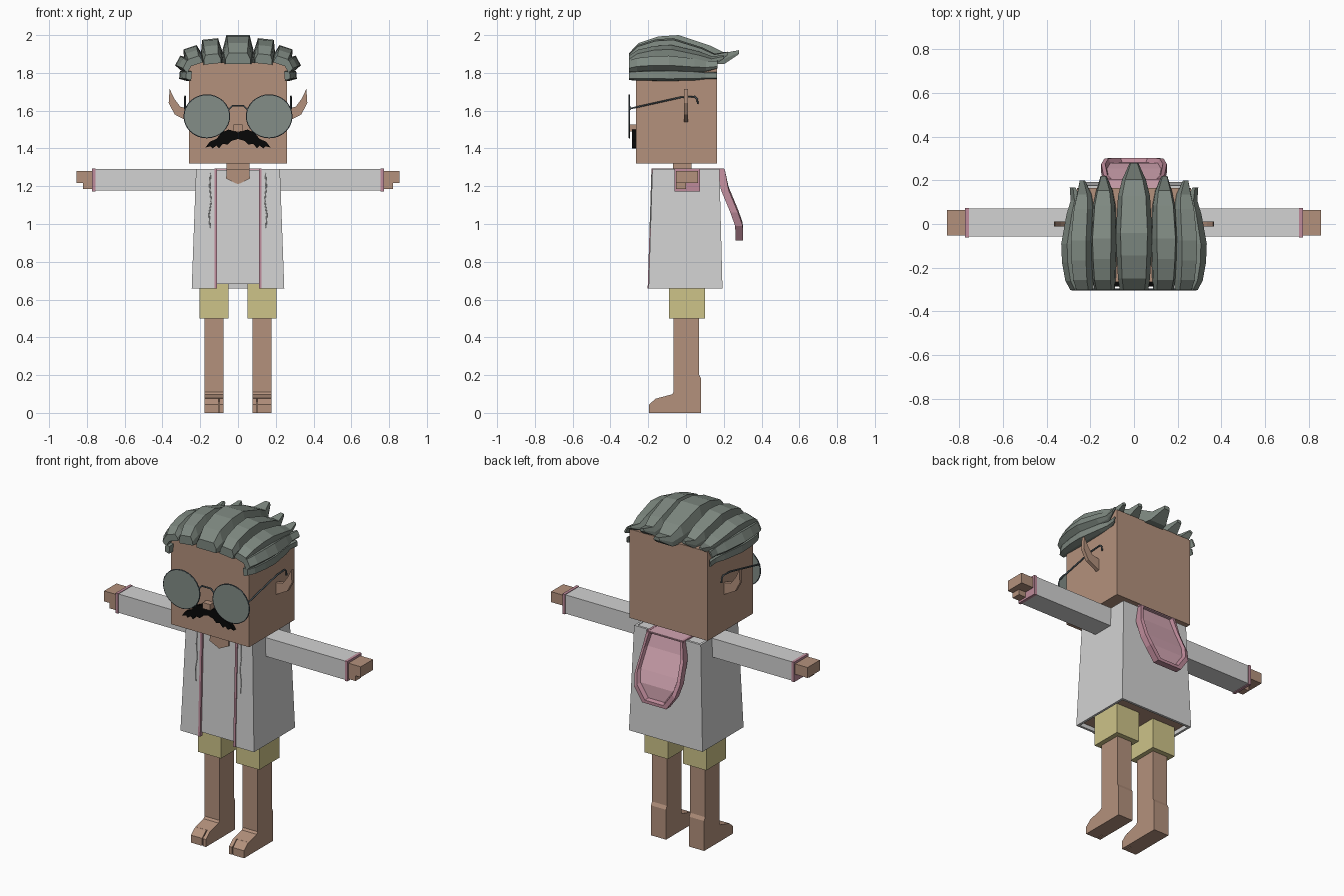
import bpy, bmesh, math
from mathutils import Vector

cube = bpy.data.objects.get("Cube")
if cube:
    bpy.data.objects.remove(cube, do_unlink=True)


def material(name, *srgb):
    m = bpy.data.materials.new(name)
    m.use_nodes = True
    col = [c ** 2.2 for c in srgb] + [1]
    m.diffuse_color = col
    m.node_tree.nodes["Principled BSDF"].inputs["Base Color"].default_value = col
    return m


SKIN = material("skin", .70, .565, .485)
HAIR = material("grey_hair", .49, .53, .50)
LENS = material("smoky_lens", .51, .55, .525)
FRAME = material("dark_metal", .29, .33, .35)
BLACK = material("black", .06, .06, .06)
WHITE = material("off_white_cloth", .82, .82, .82)
PINK = material("pink_cloth", .82, .64, .69)
ROSE = material("rose_trim", .74, .54, .60)
KHAKI = material("khaki_cloth", .80, .76, .53)


def mesh(name, verts, faces, *mats):
    me = bpy.data.meshes.new(name)
    me.from_pydata(verts, [], faces)
    bm = bmesh.new()
    bm.from_mesh(me)
    bmesh.ops.recalc_face_normals(bm, faces=bm.faces)
    bm.to_mesh(me)
    bm.free()
    for m in mats:
        me.materials.append(m)
    ob = bpy.data.objects.new(name, me)
    bpy.context.collection.objects.link(ob)
    return ob


def loft(name, rings, mat):
    """Skin equal-length rings and cap both ends."""
    n = len(rings[0])
    faces = [list(range(n)), [n * (len(rings) - 1) + i for i in range(n)]]
    for r in range(len(rings) - 1):
        for i in range(n):
            j = (i + 1) % n
            faces.append([r * n + i, r * n + j, r * n + n + j, r * n + n + i])
    return mesh(name, [p for ring in rings for p in ring], faces, mat)


def box(name, x, y, z, mat):
    return loft(name, [[(x[0], y[0], h), (x[1], y[0], h), (x[1], y[1], h), (x[0], y[1], h)]
                       for h in z], mat)


def plate_xz(name, pts, y, mat):
    return loft(name, [[(px, d, pz) for px, pz in pts] for d in y], mat)


def plate_yz(name, pts, x, mat):
    return loft(name, [[(d, py, pz) for py, pz in pts] for d in x], mat)


def tube(name, pts, radius, mat, cyclic=False):
    cu = bpy.data.curves.new(name, 'CURVE')
    cu.dimensions = '3D'
    cu.bevel_depth = radius
    cu.bevel_resolution = 1
    cu.use_fill_caps = True
    sp = cu.splines.new('POLY')
    sp.points.add(len(pts) - 1)
    for p, co in zip(sp.points, pts):
        p.co = (*co, 1)
    sp.use_cyclic_u = cyclic
    cu.materials.append(mat)
    ob = bpy.data.objects.new(name, cu)
    bpy.context.collection.objects.link(ob)


# Head, neck, nose
box("head", (-.26, .26), (-.265, .165), (1.32, 1.855), SKIN)
box("neck", (-.06, .06), (-.07, .03), (1.2, 1.33), SKIN)
box("nose", (-.025, .025), (-.3, -.26), (1.49, 1.527), SKIN)

# Moustache with ragged lower edge
half = [(.05, 1.5), (.085, 1.485), (.115, 1.45), (.15, 1.435), (.172, 1.405), (.145, 1.412),
        (.135, 1.4), (.115, 1.415), (.1, 1.402), (.08, 1.425), (.055, 1.42), (.035, 1.44)]
outline = [(0, 1.485)] + half + [(0, 1.45)] + [(-x, z) for x, z in reversed(half)]
plate_xz("moustache", outline, (-.287, -.26), BLACK)

# Swept hair locks
STATIONS = [(0, .85, .32), (.09, .95, .7), (.27, 1.03, .95), (.45, 1.08, 1),
            (.74, .95, .6), (.87, .7, .33), (1, .25, .43)]


def lock(name, x, z, tilt, w, h, back, tip, side):
    a = math.radians(tilt)
    u = Vector((math.cos(a), 0, -math.sin(a)))
    n = Vector((math.sin(a), 0, math.cos(a)))
    rings = []
    for t, wf, top in STATIONS:
        hw = w * max(wf, tip)
        base = h * .28 if t == 1 else -.012
        up = h * top
        mid = base + (up - base) * .45
        ring = []
        for lat, out in ((-hw, base), (-hw, mid), (-.74 * hw, up),
                         (.74 * hw, up), (hw, mid), (hw, base)):
            p = Vector((x, -.302 + t * (back + .302), z)) + u * lat + n * out
            ring.append((p.x * side, p.y, p.z))
        rings.append(ring)
    loft(name, rings, HAIR)


lock("hair_lock_middle", 0, 1.86, 0, .077, .14, .28, .2, 1)

for side, label in ((1, "left"), (-1, "right")):
    def span(a, b):
        return sorted((a * side, b * side))

    lock(label + "_hair_lock_top", .135, 1.86, 6, .053, .12, .22, .2, side)
    lock(label + "_hair_lock_upper", .228, 1.855, 18, .046, .085, .2, .25, side)
    lock(label + "_hair_lock_side", .262, 1.835, 62, .036, .065, .168, .6, side)
    lock(label + "_hair_lock_lower", .258, 1.785, 85, .026, .052, .165, .7, side)

    # Pointed ear
    ear = [(.25, 1.535), (.335, 1.58), (.367, 1.64), (.362, 1.715),
           (.335, 1.66), (.305, 1.62), (.25, 1.61)]
    plate_xz(label + "_ear", [(x * side, z) for x, z in ear], (-.011, .011), SKIN)

    # Spectacle lens, rim and temple
    rim = [(side * .165 + .12 * math.cos(k * math.pi / 16),
            1.57 + .113 * math.sin(k * math.pi / 16)) for k in range(32)]
    plate_xz(label + "_lens", rim, (-.303, -.297), LENS)
    tube(label + "_lens_rim", [(x, -.3, z) for x, z in rim], .004, FRAME, True)
    temple = [(-.3, 1.61), (-.03, 1.67), (.045, 1.675), (.06, 1.66), (.062, 1.635)]
    tube(label + "_temple", [(.28 * side, y, z) for y, z in temple], .005, FRAME)

    # Sleeve, cuff and hand
    box(label + "_sleeve", span(.2, .757), (-.058, .07), (1.177, 1.29), WHITE)
    box(label + "_cuff", span(.755, .772), (-.062, .074), (1.173, 1.293), ROSE)
    box(label + "_hand", span(.76, .855), (-.053, .064), (1.217, 1.28), SKIN)
    box(label + "_thumb", span(.76, .82), (-.053, 0), (1.185, 1.22), SKIN)

    # Shorts and leg with split foot
    box(label + "_shorts_leg", span(.05, .205), (-.09, .1), (.5, .72), KHAKI)
    leg = [(-.065, .52), (.07, .52), (.07, .2), (.08, .18), (.08, 0), (-.15, 0),
           (-.15, .078), (-.075, .098), (-.065, .11)]
    plate_yz(label + "_leg", leg, span(.077, .177), SKIN)
    toe = [(-.195, 0), (-.195, .045), (-.16, .075), (-.14, .08), (-.14, 0)]
    plate_yz(label + "_big_toe", toe, span(.077, .098), SKIN)
    plate_yz(label + "_small_toes", toe, span(.103, .177), SKIN)

    # Jacket edging, shoulder trim and drawstring
    loft(label + "_front_trim", [[(x, y + d, z) for x, y in
         zip((*span(.11, .124), *reversed(span(.11, .124))), (0, 0, .02, .02))]
         for z, d in ((.658, -.203), (1.292, -.183))], ROSE)
    box(label + "_collar_trim", span(.11, .124), (-.183, .2), (1.285, 1.295), ROSE)
    string = [(.145, 1.27), (.15, 1.2), (.142, 1.12), (.153, 1.05), (.148, .98)]
    tube(label + "_drawstring", [(x * side, -.18 - (1.29 - z) * .033, z) for x, z in string],
         .003, WHITE)

# Spectacle bridge
tube("spectacle_bridge", [(-.05, -.3, 1.605), (-.03, -.3, 1.625), (.03, -.3, 1.625),
                          (.05, -.3, 1.605)], .005, FRAME)


# Open jacket shell
def jacket_ring(hx, hy0, hy1, z, t=.014, gap=.115):
    outer = [(gap, hy0), (hx, hy0), (hx, hy1), (-hx, hy1), (-hx, hy0), (-gap, hy0)]
    inner = [(-gap, hy0 + t), (-hx + t, hy0 + t), (-hx + t, hy1 - t),
             (hx - t, hy1 - t), (hx - t, hy0 + t), (gap, hy0 + t)]
    return [(x, y, z) for x, y in outer + inner]


loft("jacket", [jacket_ring(.245, -.198, .193, .658),
                jacket_ring(.222, -.178, .177, 1.29)], WHITE)

# Shirt, with skin showing underneath
shirt = loft("shirt", [[(-x, a, z), (x, a, z), (x, b, z), (-x, b, z)]
                       for x, a, b, z in ((.23, -.19, .178, .682), (.212, -.17, .167, 1.286))],
             WHITE)
shirt.data.materials.append(SKIN)
for f in shirt.data.polygons:
    f.material_index = 1 if f.normal.z < -.9 else 0

# Bare neckline plate
plate_xz("neckline", [(-.06, 1.288), (-.063, 1.24), (0, 1.21), (.063, 1.24), (.06, 1.288)],
         (-.18, -.171), SKIN)

# Hood hanging down the back: rim with a sunken panel
edge = [(.12, 1.29, .205), (.14, 1.18, .225), (.15, 1.06, .275), (.135, .99, .3), (.08, .912, .303)]


def hood_ring(inset, depth):
    pts = [(x - inset, y - depth, z + inset * (1 if z < 1.2 else 0)) for x, z, y in edge]
    return pts + [(-x, y, z) for x, y, z in reversed(pts)]


rings = [hood_ring(0, .04), hood_ring(0, 0), hood_ring(.018, 0), hood_ring(.026, .022)]
n = 2 * len(edge)
faces, panel = [], 0
for r in range(3):
    for i in range(n):
        j = (i + 1) % n
        faces.append([r * n + i, r * n + j, r * n + n + j, r * n + n + i])
for start in (0, 3 * n):
    panel = len(faces)
    for i in range(len(edge) - 1):
        faces.append([start + i, start + i + 1, start + n - 2 - i, start + n - 1 - i])
hood = mesh("hood", [p for ring in rings for p in ring], faces, ROSE, PINK)
for f in hood.data.polygons:
    f.material_index = 1 if f.index >= panel else 0
box("hood_collar", (-.12, .12), (.04, .2), (1.284, 1.294), PINK)
